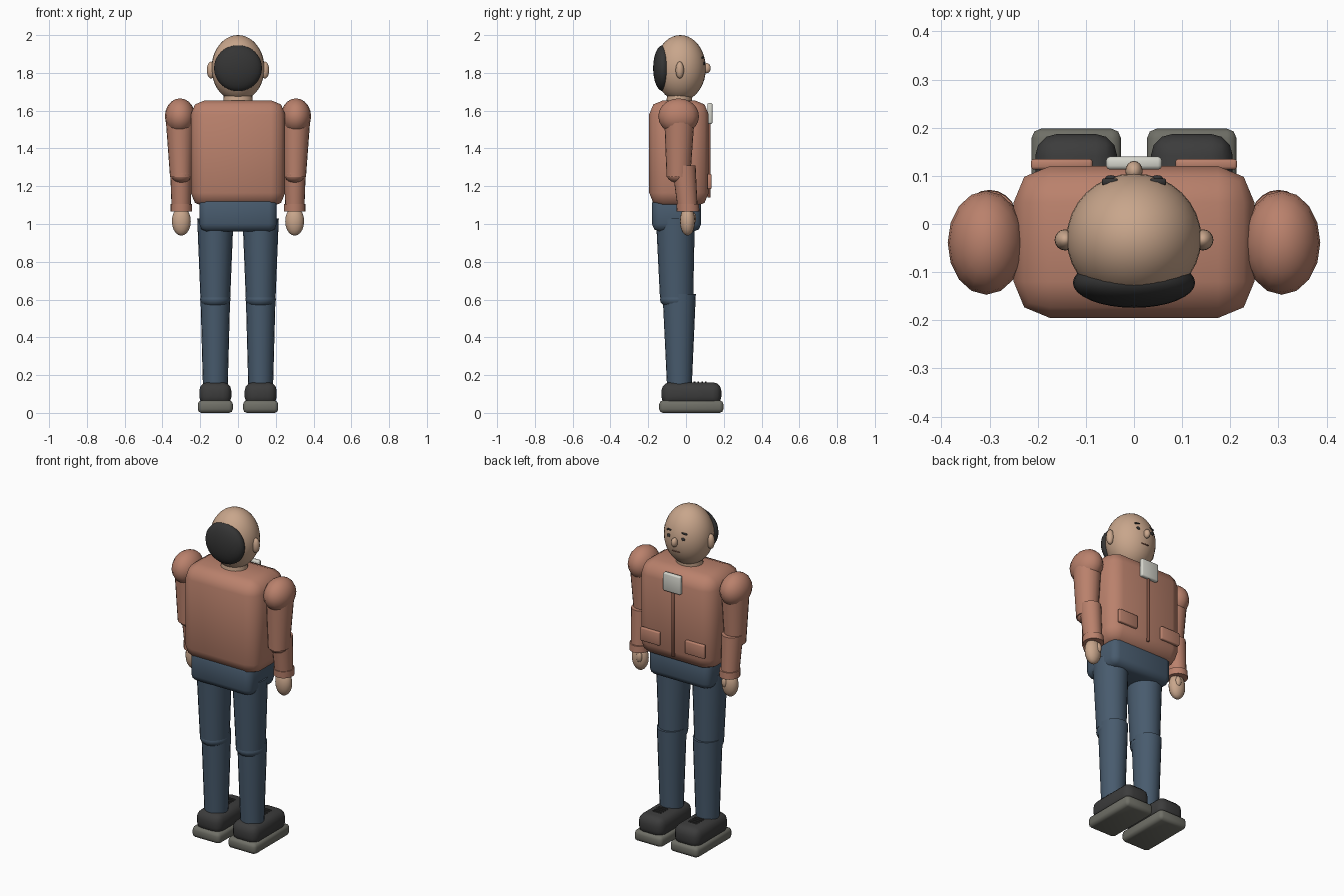
import bpy, bmesh, math
from mathutils import Matrix, Vector

cube = bpy.data.objects.get("Cube")
if cube:
    bpy.data.objects.remove(cube)


def material(name, r, g, b):
    m = bpy.data.materials.new(name)
    m.use_nodes = True
    m.diffuse_color = (r, g, b, 1)
    bsdf = next(n for n in m.node_tree.nodes if n.type == 'BSDF_PRINCIPLED')
    bsdf.inputs["Base Color"].default_value = (r, g, b, 1)
    bsdf.inputs["Roughness"].default_value = 0.8
    return m


SKIN = material("skin", 0.58, 0.38, 0.26)
COAT = material("coat_brown", 0.49, 0.22, 0.15)
SEAM = material("seam_brown", 0.22, 0.09, 0.06)
JEANS = material("denim_blue", 0.065, 0.105, 0.155)
HAIR = material("hair_black", 0.035, 0.035, 0.035)
SHOE = material("shoe_black", 0.045, 0.045, 0.045)
SOLE = material("sole_grey", 0.16, 0.16, 0.135)
SHIRT = material("shirt_white", 0.66, 0.66, 0.6)


def finish(bm, name, mat, angle=50):
    me = bpy.data.meshes.new(name)
    bmesh.ops.recalc_face_normals(bm, faces=bm.faces)
    bm.to_mesh(me)
    bm.free()
    me.materials.append(mat)
    ob = bpy.data.objects.new(name, me)
    bpy.context.collection.objects.link(ob)
    bpy.ops.object.select_all(action='DESELECT')
    ob.select_set(True)
    bpy.context.view_layer.objects.active = ob
    bpy.ops.object.shade_smooth_by_angle(angle=math.radians(angle))
    return ob


def ball(name, mat, centre, radii, seg=16, rings=10):
    bm = bmesh.new()
    bmesh.ops.create_uvsphere(bm, u_segments=seg, v_segments=rings, radius=1)
    bmesh.ops.transform(bm, verts=bm.verts,
                        matrix=Matrix.Translation(centre) @ Matrix.Diagonal((*radii, 1)))
    return finish(bm, name, mat)


def box(name, mat, low, high, bevel, segments=2, tilt=0):
    """Bevelled box between two corners, optionally rolled about y."""
    low, high = Vector(low), Vector(high)
    bm = bmesh.new()
    bmesh.ops.create_cube(bm, size=1)
    bmesh.ops.scale(bm, vec=high - low, verts=bm.verts)
    bmesh.ops.bevel(bm, geom=bm.edges[:], offset=bevel, segments=segments,
                    profile=0.5, affect='EDGES')
    move = Matrix.Translation((low + high) / 2) @ Matrix.Rotation(tilt, 4, 'Y')
    bmesh.ops.transform(bm, verts=bm.verts, matrix=move)
    return finish(bm, name, mat)


def limb(name, mat, top, top_r, bottom, bottom_r, sides=20):
    """Tapered oval tube with level ends."""
    bm = bmesh.new()
    rings = []
    for centre, radii in ((top, top_r), (bottom, bottom_r)):
        ring = []
        for i in range(sides):
            a = 2 * math.pi * i / sides
            offset = Vector((radii[0] * math.cos(a), radii[1] * math.sin(a), 0))
            ring.append(bm.verts.new(Vector(centre) + offset))
        rings.append(ring)
        bm.faces.new(ring)
    for i in range(sides):
        j = (i + 1) % sides
        bm.faces.new((rings[0][i], rings[0][j], rings[1][j], rings[1][i]))
    return finish(bm, name, mat)


# Head, hair and neck
HEAD, HEAD_R = Vector((0, -0.03, 1.825)), (0.14, 0.135, 0.175)
ball("head", SKIN, HEAD, HEAD_R, 32, 20)
ball("hair", HAIR, (0, -0.122, 1.825), (0.127, 0.052, 0.122), 32, 16)
limb("neck", SKIN, (0, -0.03, 1.72), (0.075, 0.065), (0, -0.04, 1.6), (0.08, 0.07))


def face_y(x, z):
    """Depth of the head surface on the face side."""
    k = 1 - (x / HEAD_R[0]) ** 2 - ((z - HEAD.z) / HEAD_R[2]) ** 2
    return HEAD.y + HEAD_R[1] * math.sqrt(k)


# Nose and mouth
ball("nose", SKIN, (0, 0.11, 1.825), (0.018, 0.021, 0.027))
y = face_y(0, 1.765)
box("mouth", SEAM, (-0.025, y - 0.007, 1.762), (0.025, y + 0.002, 1.768), 0.002, 1)

# Coat body, shirt panel, zip and hips
box("coat_body", COAT, (-0.25, -0.195, 1.09), (0.25, 0.12, 1.655), 0.075)
box("hips", JEANS, (-0.205, -0.18, 0.96), (0.205, 0.08, 1.15), 0.04)
box("shirt_panel", SHIRT, (-0.058, 0.113, 1.53), (0.058, 0.14, 1.64), 0.008)
box("zip", SEAM, (-0.008, 0.113, 1.14), (0.008, 0.131, 1.54), 0.003, 1)

for side, s in (("left", 1), ("right", -1)):
    # Ears, eyes and brows
    ball(side + "_ear", SKIN, (s * 0.143, -0.033, 1.815), (0.022, 0.022, 0.045))
    ball(side + "_eye", HAIR, (s * 0.048, face_y(0.048, 1.85), 1.85), (0.012, 0.006, 0.009))
    y = face_y(0.05, 1.882)
    box(side + "_brow", HAIR, (s * 0.05 - 0.017, y - 0.008, 1.878),
        (s * 0.05 + 0.017, y + 0.006, 1.886), 0.003, 1, s * 0.15)

    # Pocket flap
    box(side + "_pocket", COAT, (s * 0.15 - 0.064, 0.113, 1.185),
        (s * 0.15 + 0.064, 0.135, 1.265), 0.006)

    # Arm
    ball(side + "_shoulder", COAT, (s * 0.307, -0.039, 1.57), (0.08, 0.108, 0.095))
    limb(side + "_upper_arm", COAT, (s * 0.306, -0.035, 1.56), (0.077, 0.08),
         (s * 0.302, -0.04, 1.25), (0.058, 0.063))
    ball(side + "_elbow", COAT, (s * 0.3, -0.042, 1.265), (0.056, 0.062, 0.048))
    limb(side + "_forearm", COAT, (s * 0.302, -0.012, 1.31), (0.058, 0.063),
         (s * 0.301, 0.01, 1.07), (0.05, 0.052))
    limb(side + "_cuff", COAT, (s * 0.3, 0.009, 1.105), (0.057, 0.06),
         (s * 0.3, 0.011, 1.065), (0.057, 0.06))
    ball(side + "_hand", SKIN, (s * 0.3, 0.008, 1.015), (0.05, 0.04, 0.077))
    ball(side + "_thumb", SKIN, (s * 0.285, 0.038, 1.03), (0.018, 0.016, 0.032))

    # Leg
    x = s * 0.12
    limb(side + "_thigh", JEANS, (x, -0.056, 1.03), (0.096, 0.103),
         (x, -0.05, 0.61), (0.079, 0.088))
    ball(side + "_knee", JEANS, (x, -0.048, 0.6), (0.081, 0.09, 0.05))
    limb(side + "_shin", JEANS, (x, -0.036, 0.63), (0.079, 0.088),
         (x, -0.035, 0.15), (0.066, 0.066))

    # Shoe
    box(side + "_sole", SOLE, (x - 0.093, -0.142, 0), (x + 0.093, 0.198, 0.066), 0.02)
    box(side + "_shoe", SHOE, (x - 0.085, -0.13, 0.04), (x + 0.085, 0.187, 0.162), 0.045, 3)
    for i in range(4):
        y = 0.045 + i * 0.02
        box(f"{side}_lace_{i + 1}", HAIR, (x - 0.03, y - 0.004, 0.158),
            (x + 0.03, y + 0.004, 0.167), 0.002, 1)
